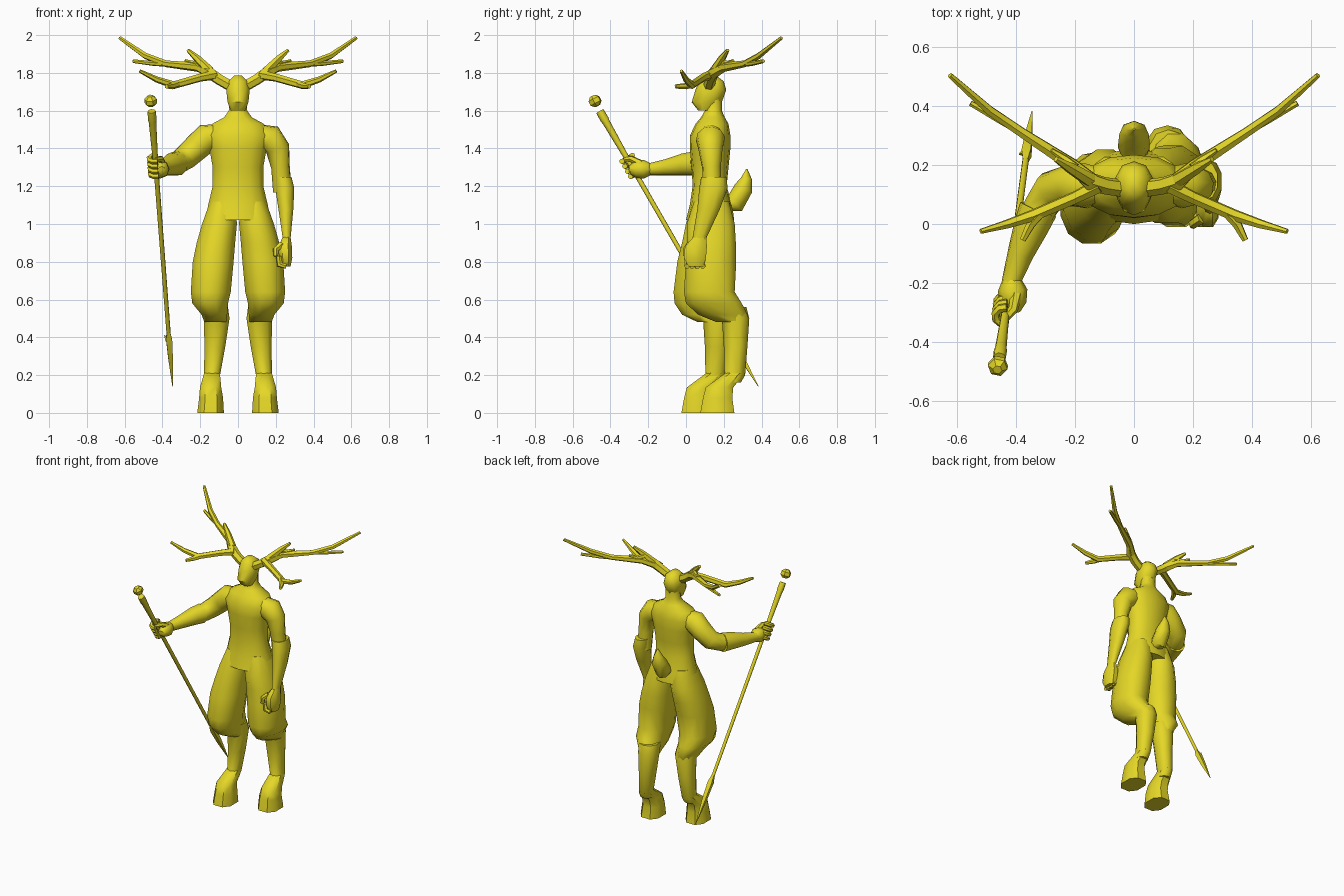
import bpy, bmesh, math
from mathutils import Vector

mat = bpy.data.materials.new("yellow")
mat.diffuse_color = (0.78, 0.68, 0.02, 1)


def skin(name, rings, angle=50):
    """Join rings of points into a closed surface."""
    bm = bmesh.new()
    vs = [[bm.verts.new(p) for p in r] for r in rings]
    n = len(vs[0])
    for a, b in zip(vs, vs[1:]):
        for i in range(n):
            j = (i + 1) % n
            bm.faces.new((a[i], a[j], b[j], b[i]))
    bm.faces.new(vs[0][::-1])
    bm.faces.new(vs[-1])
    bmesh.ops.recalc_face_normals(bm, faces=bm.faces)
    me = bpy.data.meshes.new(name)
    bm.to_mesh(me)
    bm.free()
    me.shade_smooth()
    me.set_sharp_from_angle(angle=math.radians(angle))
    me.materials.append(mat)
    ob = bpy.data.objects.new(name, me)
    bpy.context.collection.objects.link(ob)
    return ob


def loft(name, secs, n=12, side=1, p=0.9, angle=50):
    """Stacked horizontal ovals: (z, x0, x1, y0, y1)."""
    rings = []
    for z, x0, x1, y0, y1 in secs:
        ring = []
        for i in range(n):
            t = 2 * math.pi * (i + 0.5) / n
            c, s = math.cos(t), math.sin(t)
            c, s = math.copysign(abs(c) ** p, c), math.copysign(abs(s) ** p, s)
            ring.append((side * ((x0 + x1) / 2 + c * (x1 - x0) / 2),
                         (y0 + y1) / 2 + s * (y1 - y0) / 2, z))
        rings.append(ring)
    return skin(name, rings, angle)


def tube(name, pts, n=8, side=1, angle=50):
    """Round limb along a path: (x, y, z, radius)."""
    P = [Vector((side * a[0], a[1], a[2])) for a in pts]
    rings, u, last = [], None, None
    for i, q in enumerate(P):
        t = (P[min(i + 1, len(P) - 1)] - P[max(i - 1, 0)]).normalized()
        if u is None:
            u = t.orthogonal().normalized()
        else:
            u = last.rotation_difference(t) @ u
        last, v = t, t.cross(u)
        rings.append([q + pts[i][3] * (u * math.cos(2 * math.pi * k / n) +
                                       v * math.sin(2 * math.pi * k / n)) for k in range(n)])
    return skin(name, rings, angle)


# Torso and neck
loft("torso", [(z, -w, w, a, b) for z, w, a, b in [
    (1.02, .175, .0, .255), (1.1, .162, .02, .245), (1.2, .137, .035, .215),
    (1.3, .137, .03, .225), (1.4, .155, .02, .235), (1.47, .175, .022, .235),
    (1.53, .14, .05, .225), (1.565, .075, .08, .205), (1.6, .05, .10, .19),
    (1.66, .05, .10, .19)]], 14)

# Head with a short snout
loft("head", [(z, -w, w, a, b) for z, w, a, b in [
    (1.6, .04, .065, .13), (1.645, .058, .03, .19), (1.71, .065, .05, .213),
    (1.755, .055, .07, .2), (1.785, .022, .10, .16)]], 10)

# Tail
tube("tail", [(0, .2, 1.1, .03), (0, .26, 1.11, .055), (0, .305, 1.19, .05),
              (0, .32, 1.24, .03), (0, .322, 1.29, .004)])

# Legs: the right leg steps forward, each section shifted by d
for side, label, step in ((1, "left", 0), (-1, "right", 1)):
    def sh(rows):
        return [(z, a, b, c - d * step, e - d * step) for z, a, b, c, e, d in rows]
    loft(label + "_trouser_leg", sh([
        (1.12, .01, .15, .04, .23, 0), (1.0, .003, .193, .0, .262, .005),
        (.9, .012, .222, .0, .268, .025), (.8, .02, .243, -.005, .27, .045),
        (.64, .035, .253, -.015, .262, .055), (.58, .05, .245, -.005, .30, .06),
        (.52, .055, .195, .06, .33, .085), (.48, .055, .18, .16, .33, .1)]),
        side=side)
    loft(label + "_shin", sh([
        (.56, .05, .185, .16, .32, .1), (.5, .042, .184, .19, .335, .1),
        (.35, .065, .18, .2, .325, .1), (.2, .093, .182, .203, .313, .1),
        (.16, .095, .185, .18, .29, .1)]), 10, side)
    loft(label + "_hoof", sh([
        (.21, .093, .182, .203, .313, .1), (.135, .085, .205, .10, .255, .1),
        (.08, .075, .21, .085, .25, .1), (.0, .07, .22, .07, .262, .1)]),
        8, side, .8, 40)

# Left arm hanging down
tube("left_upper_arm", [(.10, .13, 1.47, .06), (.17, .13, 1.45, .078), (.21, .13, 1.4, .065),
                        (.225, .135, 1.3, .05), (.235, .14, 1.17, .05)], 10)
loft("left_forearm", [(1.25, .19, .285, .08, .215), (1.19, .195, .3, .07, .22),
                      (1.08, .212, .295, .06, .18), (.93, .235, .28, .035, .11),
                      (.87, .225, .28, .03, .10)], 10)
loft("left_fist", [(.93, .235, .28, .035, .11), (.88, .21, .288, -.01, .115),
                   (.82, .215, .29, -.015, .11), (.775, .225, .28, .01, .095)], 8)
tube("left_thumb", [(.23, .02, .89, .02), (.2, .0, .865, .017), (.2, -.005, .83, .012)], 6)
for i in range(4):
    y = .005 + .028 * i
    tube("left_finger", [(.255, y, .775, .014), (.22, y, .785, .016), (.215, y, .83, .015)], 6)

# Right arm reaching forward
tube("right_upper_arm", [(-.10, .13, 1.47, .06), (-.165, .13, 1.455, .078),
                         (-.215, .13, 1.41, .072), (-.28, .115, 1.35, .066),
                         (-.315, .06, 1.325, .06), (-.345, .0, 1.32, .055)], 10)
tube("right_forearm", [(-.325, .05, 1.32, .066), (-.35, -.01, 1.315, .06),
                       (-.385, -.1, 1.3, .045), (-.415, -.19, 1.29, .033),
                       (-.42, -.22, 1.29, .033)], 10)
tube("right_palm", [(-.415, -.19, 1.29, .033), (-.412, -.225, 1.29, .05),
                    (-.41, -.27, 1.29, .045), (-.405, -.3, 1.285, .02)])

# Staff along one slanted axis, with blade, hook and crystal
top, tip = Vector((-.457, -.456, 1.597)), Vector((-.346, .383, .14))


def on(t, r):
    return (*top.lerp(tip, t), r)


tube("staff", [on(0, .022), on(.03, .023), on(.04, .02), on(.2, .013), on(.5, .012), on(.86, .011)])
tube("staff_blade", [on(.8, .012), on(.83, .022), on(.9, .017), on(1, .002)], 4)
h = top.lerp(tip, .84)
tube("blade_hook", [(h.x, h.y, h.z, .014), (h.x - .015, h.y - .01, h.z + .015, .01),
                    (h.x - .026, h.y - .012, h.z + .04, .002)], 4)
tube("staff_crystal", [(-.46, -.468, 1.625, .016), (-.461, -.476, 1.64, .034),
                       (-.463, -.487, 1.662, .034), (-.464, -.495, 1.678, .016)], 6, angle=20)

# Fingers wrapped round the staff
ax = (top - tip).normalized()
u = Vector((1, 0, 0)) - ax * ax.x
u.normalize()
v = ax.cross(u)
for i in range(4):
    c = top.lerp(tip, .172 + .018 * i)
    arc = [c + .033 * (u * math.cos(a) + v * math.sin(a))
           for a in (math.radians(80 + 42 * k) for k in range(6))]
    tube("right_finger", [(*q, .015) for q in arc], 6)
tube("right_thumb", [(-.40, -.24, 1.32, .02), (-.41, -.29, 1.345, .017), (-.44, -.325, 1.34, .013)], 6)

# Mirrored antlers
tines = {
    "antler_stem": [(.03, .12, 1.725, .03), (.1, .13, 1.765, .03), (.15, .145, 1.8, .032),
                    (.2, .19, 1.825, .024)],
    "antler_back": [(.14, .145, 1.795, .028), (.21, .2, 1.83, .025), (.38, .31, 1.848, .018),
                    (.49, .385, 1.89, .017), (.625, .505, 1.985, .01)],
    "antler_back_tine": [(.36, .3, 1.845, .014), (.45, .35, 1.85, .013), (.555, .41, 1.862, .01)],
    "antler_up": [(.15, .15, 1.81, .026), (.215, .19, 1.875, .02), (.265, .22, 1.92, .01)],
    "antler_up_tine": [(.2, .19, 1.86, .018), (.235, .22, 1.85, .014), (.28, .25, 1.865, .008)],
    "antler_front": [(.12, .13, 1.79, .026), (.2, .09, 1.775, .022), (.34, .03, 1.735, .021),
                     (.43, .0, 1.765, .016), (.52, -.025, 1.81, .009)],
    "antler_front_tine": [(.31, .045, 1.745, .018), (.35, .0, 1.73, .017), (.378, -.055, 1.728, .011)],
}
for side in (1, -1):
    for name, pts in tines.items():
        tube(name, pts, 6, side)
